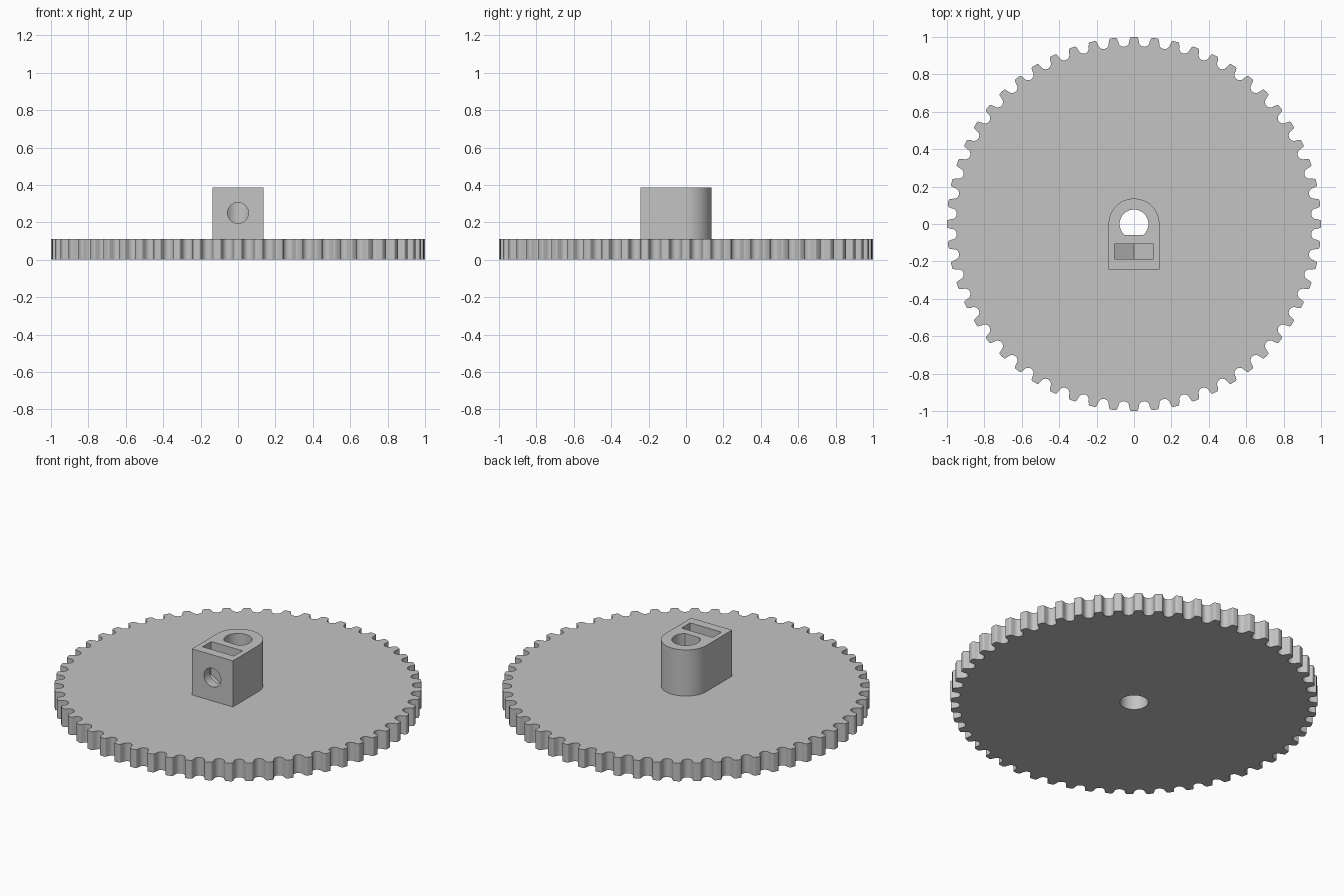
import bpy
import bmesh
from math import sin, cos, pi, radians, sqrt

cube = bpy.data.objects.get("Cube")
if cube:
    bpy.data.objects.remove(cube, do_unlink=True)

TEETH = 56
BASE_H = 0.11
HUB_TOP = 0.387
HUB_R = 0.136
HUB_FRONT = -0.243
BORE_R = 0.077
SCREW_Z = 0.25

grey = bpy.data.materials.new("grey plastic")
grey.use_nodes = True
grey.diffuse_color = (0.55, 0.55, 0.55, 1)
grey.node_tree.nodes["Principled BSDF"].inputs["Base Color"].default_value = (0.55, 0.55, 0.55, 1)


def arc(cx, cy, r, start, end, steps):
    """Points along an arc, angles in degrees."""
    angles = [radians(start + (end - start) * i / steps) for i in range(steps + 1)]
    return [(cx + r * cos(a), cy + r * sin(a)) for a in angles]


def prism(name, outline, low, high, along_y=False):
    """Solid prism of a 2D outline, along z or along y."""
    bm = bmesh.new()
    verts = [bm.verts.new((a, low, b) if along_y else (a, b, low)) for a, b in outline]
    face = bm.faces.new(verts)
    out = bmesh.ops.extrude_face_region(bm, geom=[face])
    moved = [v for v in out["geom"] if isinstance(v, bmesh.types.BMVert)]
    shift = (0, high - low, 0) if along_y else (0, 0, high - low)
    bmesh.ops.translate(bm, verts=moved, vec=shift)
    bmesh.ops.recalc_face_normals(bm, faces=bm.faces)
    mesh = bpy.data.meshes.new(name)
    bm.to_mesh(mesh)
    bm.free()
    mesh.materials.append(grey)
    obj = bpy.data.objects.new(name, mesh)
    bpy.context.collection.objects.link(obj)
    return obj


def select(obj):
    bpy.ops.object.select_all(action="DESELECT")
    obj.select_set(True)
    bpy.context.view_layer.objects.active = obj


def cut(obj, cutter):
    """Subtract the cutter and discard it."""
    cutter.hide_render = True
    mod = obj.modifiers.new("cut", "BOOLEAN")
    mod.operation = "DIFFERENCE"
    mod.solver = "EXACT"
    mod.object = cutter
    select(obj)
    bpy.ops.object.modifier_apply(modifier=mod.name)
    bpy.data.objects.remove(cutter, do_unlink=True)


# Groove between two teeth: (sideways, depth), rounded shoulder then round root
shoulder, lip, root_r, root_d = 0.043, 0.0095, 0.029, 0.021
half = [(u, lip - d) for u, d in arc(shoulder, 0, lip, 90, 180, 5)]
half += arc(0, root_d, root_r, 0, 90, 7)
groove = half + [(-u, d) for u, d in reversed(half[:-1])]

# Toothed wheel
rim = sqrt(1 - shoulder ** 2)
outline = []
for k in range(TEETH):
    tip = 2 * pi * k / TEETH
    mid = tip + pi / TEETH
    outline.append((cos(tip), sin(tip)))
    for u, d in groove:
        r, t = rim - d, -u
        outline.append((r * cos(mid) - t * sin(mid), r * sin(mid) + t * cos(mid)))
wheel = prism("toothed_wheel", outline, 0, BASE_H)
cut(wheel, prism("wheel_bore", arc(0, 0, BORE_R, 0, 354, 59), -0.1, 0.3))

# Hub block with a rounded back
hub = prism("hub", arc(0, 0, HUB_R, 0, 180, 32) + [(-HUB_R, HUB_FRONT), (HUB_R, HUB_FRONT)],
            BASE_H, HUB_TOP)

# Bore with a flat on its front side
flat = 51
cut(hub, prism("hub_bore", arc(0, 0, BORE_R, -flat, 180 + flat, 48), 0, 0.5))

# Nut slot, open at the top with a pointed floor
nut = 0.104
side_z = SCREW_Z - nut / sqrt(3)
cut(hub, prism("nut_slot", [(-nut, side_z), (0, SCREW_Z - 2 * nut / sqrt(3)), (nut, side_z),
                            (nut, 0.5), (-nut, 0.5)], -0.188, -0.106, True))

# Set screw hole from the front face into the bore
cut(hub, prism("screw_hole", arc(0, SCREW_Z, 0.056, 0, 350, 35), -0.4, 0, True))

for part in (wheel, hub):
    select(part)
    bpy.ops.object.shade_smooth_by_angle(angle=radians(30))
